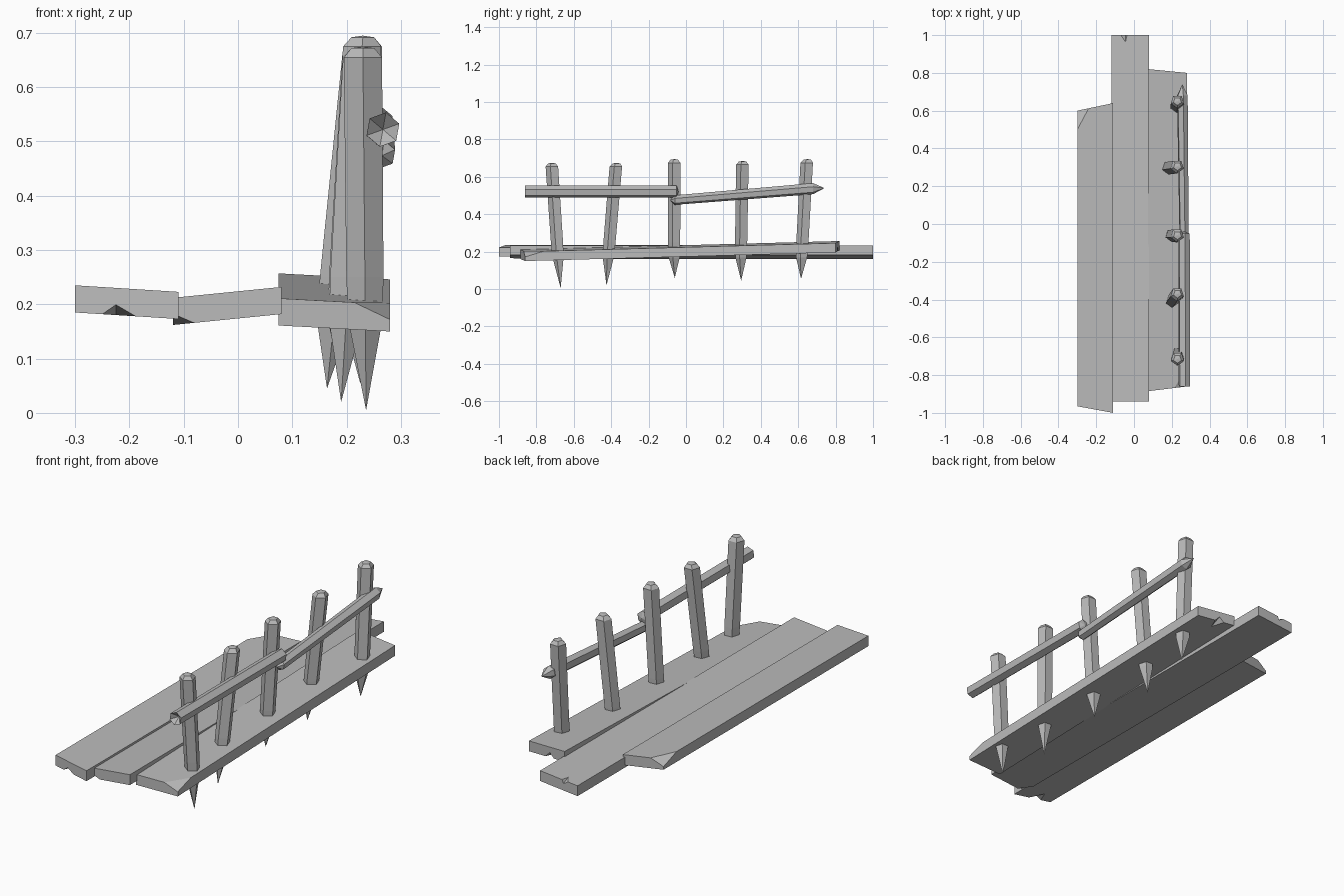
import bpy, bmesh
from math import pi, sin, cos
from mathutils import Vector

cube = bpy.data.objects.get("Cube")
if cube:
    bpy.data.objects.remove(cube)

COLOUR = (0.5, 0.5, 0.5, 1)
wood = bpy.data.materials.new("grey_wood")
wood.diffuse_color = COLOUR
wood.use_nodes = True
wood.node_tree.nodes["Principled BSDF"].inputs["Base Color"].default_value = COLOUR


def finish(bm, name):
    bmesh.ops.recalc_face_normals(bm, faces=bm.faces)
    mesh = bpy.data.meshes.new(name)
    bm.to_mesh(mesh)
    bm.free()
    mesh.materials.append(wood)
    obj = bpy.data.objects.new(name, mesh)
    bpy.context.collection.objects.link(obj)
    return obj


def hull(points, name):
    bm = bmesh.new()
    for p in points:
        bm.verts.new(p)
    bmesh.ops.convex_hull(bm, input=bm.verts)
    return finish(bm, name)


def plank(name, left, right, thick, rise=0, chip=None, notches=()):
    """left/right: (x, front y, back y, top z at the front)."""
    bm = bmesh.new()
    ring = []
    for end in (1, 2):
        lift = rise * (end - 1)
        ring.append([bm.verts.new((s[0], s[end], s[3] + lift + d))
                     for s, d in ((left, 0), (right, 0), (right, -thick), (left, -thick))])
    a, b = ring
    bm.faces.new(a)
    bm.faces.new(b)
    for i in range(4):
        j = (i + 1) % 4
        bm.faces.new((a[i], a[j], b[j], b[i]))
    if chip:
        # slice one broken corner off
        p, q, r = map(Vector, chip)
        n = (q - p).cross(r - p).normalized()
        middle = sum((v.co for v in bm.verts), Vector()) / 8
        if n.dot(middle - p) > 0:
            n = -n
        bmesh.ops.bisect_plane(bm, geom=bm.verts[:] + bm.edges[:] + bm.faces[:],
                               plane_co=p, plane_no=n, clear_outer=True)
        bmesh.ops.holes_fill(bm, edges=[e for e in bm.edges if e.is_boundary])
    obj = finish(bm, name)
    # splintered wedges in the ends
    for points in notches:
        cutter = hull(points, "notch_cutter")
        cutter.hide_render = True
        mod = obj.modifiers.new("notch", "BOOLEAN")
        mod.operation = "DIFFERENCE"
        mod.solver = "EXACT"
        mod.object = cutter
        bpy.context.view_layer.objects.active = obj
        bpy.ops.object.modifier_apply(modifier=mod.name)
        bpy.data.objects.remove(cutter)
    return obj


def wedge(x0, x1, peak_x, y, inner_y, base, peak):
    """Tetrahedron-like cutter opening towards the plank end."""
    out = y + (y - inner_y) * 0.3
    return [(x0, out, base), (x1, out, base), (peak_x, out, peak), (peak_x, inner_y, base)]


def stick(name, rings, sides, turn, upright, start=None, end=None):
    """Loft regular rings (centre, radius); optional apex points close the ends."""
    bm = bmesh.new()
    loops = []
    for centre, radius in rings:
        loop = []
        for i in range(sides):
            t = turn + 2 * pi * i / sides
            u, v = radius * cos(t), radius * sin(t)
            loop.append(bm.verts.new(Vector(centre) + Vector((u, v, 0) if upright else (u, 0, v))))
        loops.append(loop)
    for a, b in zip(loops, loops[1:]):
        for i in range(sides):
            j = (i + 1) % sides
            bm.faces.new((a[i], a[j], b[j], b[i]))
    for loop, apex in ((loops[0], start), (loops[-1], end)):
        if apex:
            tip = bm.verts.new(apex)
            for i in range(sides):
                bm.faces.new((loop[i], loop[(i + 1) % sides], tip))
        else:
            bm.faces.new(loop)
    return finish(bm, name)


# Deck planks
plank("right_plank", (-0.3, -0.965, 0.6, 0.235), (-0.11, -1.0, 0.64, 0.223), 0.05,
      chip=[(-0.3, 0.5, 0.235), (-0.24, 0.613, 0.231), (-0.3, 0.6, 0.2)],
      notches=[wedge(-0.275, -0.175, -0.225, -0.98, -0.9, 0.175, 0.207)])
plank("middle_plank", (-0.12, -0.94, 1.0, 0.212), (0.08, -0.94, 1.0, 0.232), 0.05,
      notches=[wedge(-0.2, -0.045, -0.12, -0.94, -0.86, 0.158, 0.19),
               wedge(-0.1, -0.03, -0.045, 1.0, 0.945, 0.228, 0.195)])
plank("left_plank", (0.075, -0.885, 0.82, 0.211), (0.28, -0.86, 0.8, 0.2), 0.05, rise=0.046,
      chip=[(0.215, -0.868, 0.203), (0.28, -0.86, 0.172), (0.28, -0.76, 0.203)],
      notches=[wedge(0.12, 0.2, 0.16, 0.81, 0.74, 0.195, 0.235)])

# Sharpened posts: top (x, y, z) and tip (x, y, z)
POSTS = [((0.23, -0.715, 0.675), (0.236, -0.67, 0.005)),
         ((0.23, -0.37, 0.675), (0.19, -0.425, 0.02)),
         ((0.23, -0.06, 0.695), (0.19, -0.06, 0.06)),
         ((0.23, 0.305, 0.685), (0.164, 0.295, 0.045)),
         ((0.23, 0.65, 0.695), (0.225, 0.615, 0.055))]
for n, (top, tip) in enumerate(POSTS):
    top, tip = Vector(top), Vector(tip)

    def at(z):
        return tip.lerp(top, (z - tip.z) / (top.z - tip.z))

    stick(f"post_{n + 1}", [(at(0.17), 0.033), (at(0.25), 0.036), (at(top.z - 0.02), 0.037),
                            (top - Vector((0, 0, 0.003)), 0.022)],
          5, -pi / 2, True, start=tip, end=top)

# Hand rails
stick("front_rail", [((0.267, -0.86, 0.522), 0.032), ((0.265, -0.05, 0.521), 0.032)],
      6, pi / 9, False, start=(0.267, -0.83, 0.522), end=(0.265, -0.04, 0.521))
stick("back_rail", [((0.265, -0.06, 0.476), 0.026), ((0.256, 0.68, 0.537), 0.03)],
      6, pi / 9, False, start=(0.265, -0.085, 0.474), end=(0.256, 0.74, 0.54))
